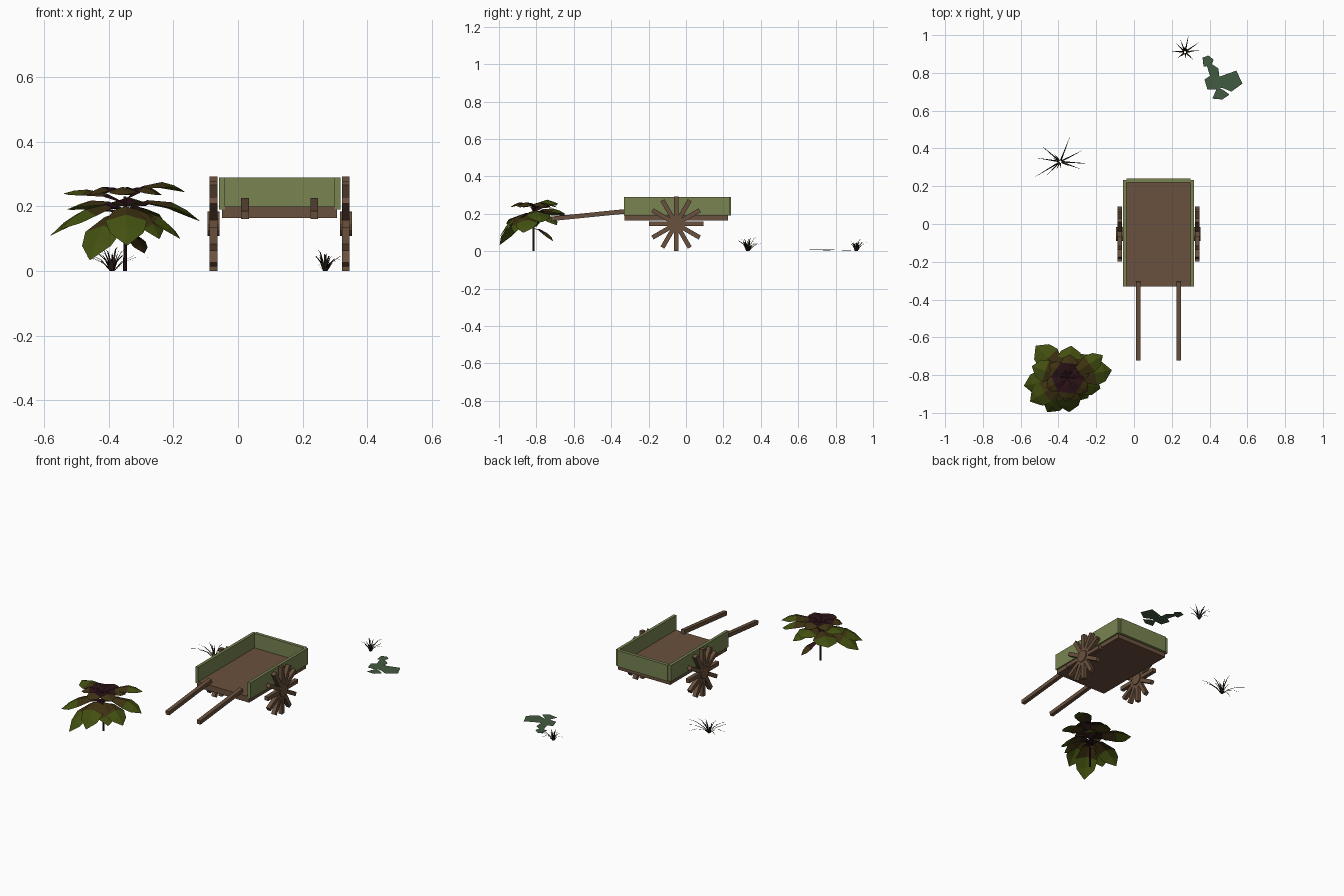
import bpy, bmesh, math, random
from mathutils import Vector, Matrix

if "Cube" in bpy.data.objects:
    bpy.data.objects.remove(bpy.data.objects["Cube"])

random.seed(4)


def mat(name, r, g, b):
    m = bpy.data.materials.new(name)
    lin = [((c / 255 + 0.055) / 1.055) ** 2.4 if c > 10 else c / 255 / 12.92 for c in (r, g, b)]
    m.diffuse_color = (*lin, 1)
    m.use_nodes = True
    m.node_tree.nodes["Principled BSDF"].inputs["Base Color"].default_value = m.diffuse_color
    return m


GREEN = mat("painted green", 120, 131, 81)
WOOD = mat("brown wood", 106, 81, 61)
PAD = mat("ground leaf green", 66, 91, 65)
GRASS = mat("dark dry grass", 38, 30, 20)
OLIVE = mat("olive leaf", 66, 80, 16)
RUST = mat("brown leaf", 62, 50, 18)
MAROON = mat("dark maroon", 40, 17, 21)


def finish(bm, name, *mats):
    me = bpy.data.meshes.new(name)
    bm.to_mesh(me)
    bm.free()
    for m in mats:
        me.materials.append(m)
    ob = bpy.data.objects.new(name, me)
    bpy.context.collection.objects.link(ob)
    return ob


def add_box(bm, x0, x1, y0, y1, z0, z1, xf=Matrix()):
    c = Vector(((x0 + x1) / 2, (y0 + y1) / 2, (z0 + z1) / 2))
    s = Matrix.Diagonal((x1 - x0, y1 - y0, z1 - z0, 1))
    bmesh.ops.create_cube(bm, size=1, matrix=xf @ Matrix.Translation(c) @ s)


def box(name, m, *dims, xf=Matrix()):
    bm = bmesh.new()
    add_box(bm, *dims, xf)
    return finish(bm, name, m)


CX = 0.129  # cart centre line

# Cart bed and boards
box("cart_floor", WOOD, CX - 0.178, CX + 0.178, -0.33, 0.224, 0.164, 0.2)
box("tail_board", GREEN, CX - 0.17, CX + 0.17, 0.22, 0.24, 0.19, 0.29)
for side, label in ((-1, "left"), (1, "right")):
    a, b = sorted((CX + side * 0.17, CX + side * 0.188))
    box(label + "_side_board", GREEN, a, b, -0.332, 0.232, 0.19, 0.29)

    # Sloping pull handle
    xf = Matrix.Translation((CX + side * 0.107, -0.513, 0.194)) @ Matrix.Rotation(0.1, 4, "X")
    box(label + "_handle", WOOD, -0.012, 0.012, -0.209, 0.209, -0.012, 0.012, xf=xf)

    # Rimless wheel: twelve spokes on a hub
    bm = bmesh.new()
    centre = Matrix.Translation((CX + side * 0.205, -0.053, 0.146))
    for i in range(12):
        add_box(bm, -0.012, 0.012, -0.012, 0.012, 0.01, 0.146,
                centre @ Matrix.Rotation(math.radians(30 * i), 4, "X"))
    bmesh.ops.create_cone(bm, cap_ends=True, segments=12, radius1=0.038, radius2=0.038,
                          depth=0.037, matrix=centre @ Matrix.Rotation(math.pi / 2, 4, "Y"))
    finish(bm, label + "_wheel", WOOD)

# Bush: stem plus broad arching leaves
BX, BY = -0.35, -0.815
bm = bmesh.new()
bmesh.ops.create_cone(bm, cap_ends=True, segments=5, radius1=0.006, radius2=0.005, depth=0.23,
                      matrix=Matrix.Translation((BX, BY, 0.115)))
finish(bm, "bush_stem", MAROON)


def add_leaf(bm, az, reach, z_root, z_mid, z_tip, width):
    """Four-segment folded leaf; colour changes along its length."""
    d = Vector((math.cos(math.radians(az)), math.sin(math.radians(az)), 0))
    s = Vector((-d.y, d.x, 0))
    rows = []
    for t, w in ((0.02, 0.1), (0.3, 0.55), (0.62, 1.0), (0.82, 0.8), (1.0, 0.03)):
        z = (1 - t) ** 2 * z_root + 2 * t * (1 - t) * (2 * z_mid - (z_root + z_tip) / 2) + t * t * z_tip
        mid = Vector((BX, BY, z)) + d * reach * t
        hw = width * w / 2
        drop = Vector((0, 0, -0.3 * hw))
        rows.append([bm.verts.new(p) for p in (mid - s * hw + drop, mid, mid + s * hw + drop)])
    for i in range(4):
        for j in range(2):
            f = bm.faces.new((rows[i][j], rows[i + 1][j], rows[i + 1][j + 1], rows[i][j + 1]))
            r = (f.calc_center_median() - Vector((BX, BY, 0))).xy.length
            f.material_index = 0 if r < 0.07 else 1 if r < 0.115 else 2


LEAVES = [  # azimuth, reach, root z, middle z, tip z, width
    (135, 0.24, 0.19, 0.22, 0.19, 0.14), (84, 0.17, 0.2, 0.23, 0.2, 0.13),
    (50, 0.16, 0.18, 0.2, 0.14, 0.11), (33, 0.22, 0.22, 0.275, 0.245, 0.1),
    (10, 0.235, 0.19, 0.22, 0.155, 0.13), (-18, 0.18, 0.17, 0.18, 0.1, 0.12),
    (-45, 0.15, 0.17, 0.19, 0.1, 0.12), (-88, 0.18, 0.18, 0.19, 0.08, 0.13),
    (-121, 0.21, 0.17, 0.16, 0.035, 0.13), (-148, 0.235, 0.19, 0.2, 0.13, 0.13),
    (190, 0.235, 0.18, 0.19, 0.11, 0.13), (162, 0.2, 0.21, 0.25, 0.24, 0.12),
    (60, 0.12, 0.12, 0.11, 0.055, 0.06),
]
bm = bmesh.new()
for leaf in LEAVES:
    add_leaf(bm, *leaf)
for k in range(6):  # short crown leaves
    add_leaf(bm, 25 + 60 * k, 0.125, 0.235, 0.262, 0.235, 0.09)
finish(bm, "bush_leaves", MAROON, RUST, OLIVE)


# Grass tufts of thin bent blades
def tuft(name, cx, cy, wide, height, uprights):
    bm = bmesh.new()
    blades = [(a, r, height * random.uniform(0.5, 0.75), 0.75) for a, r in wide]
    for k in range(uprights):
        blades.append((360 * k / uprights + random.uniform(-15, 15), random.uniform(0.02, 0.055),
                       height * random.uniform(0.65, 1.0), 0.35))
    for az, reach, h, bend in blades:
        d = Vector((math.cos(math.radians(az)), math.sin(math.radians(az)), 0))
        s = Vector((-d.y, d.x, 0))
        rows = []
        for t, w in ((0, 0.004), (0.35, 0.0035), (0.7, 0.002), (1, 0.0003)):
            z = h * ((1 + bend) * t - bend * t * t) * (1.15 if 0 < t < 1 else 1)
            p = Vector((cx, cy, z)) + d * (0.006 + (reach - 0.006) * t ** 1.4)
            rows.append((bm.verts.new(p - s * w), bm.verts.new(p + s * w)))
        for a, b in zip(rows, rows[1:]):
            bm.faces.new((a[0], b[0], b[1], a[1]))
    finish(bm, name, GRASS)


tuft("large_grass_tuft", -0.39, 0.33,
     [(171, 0.125), (140, 0.13), (69, 0.14), (27, 0.13), (-4, 0.15), (-20, 0.115),
      (-149, 0.155), (-135, 0.1)], 0.08, 9)
tuft("small_grass_tuft", 0.27, 0.91,
     [(176, 0.07), (135, 0.065), (110, 0.07), (78, 0.09), (35, 0.09), (8, 0.08),
      (-42, 0.064), (-140, 0.05)], 0.065, 8)

# Flat ground-cover leaves, slightly tilted
PADS = [
    [(.363, .881), (.394, .892), (.421, .87), (.41, .839), (.368, .833)],
    [(.385, .84), (.415, .845), (.447, .823), (.452, .78), (.405, .775)],
    [(.373, .765), (.405, .786), (.452, .78), (.474, .722), (.437, .712), (.389, .712)],
    [(.452, .78), (.542, .812), (.574, .743), (.516, .701), (.463, .722)],
    [(.437, .715), (.468, .713), (.505, .685), (.468, .659), (.415, .664)],
]
bm = bmesh.new()
for k, pts in enumerate(PADS):
    mid = sum(p[0] for p in pts) / len(pts)
    f = bm.faces.new([bm.verts.new((x, y, 0.006 + 0.0004 * k + (x - mid) * 0.04 * (-1) ** k))
                      for x, y in pts])
    f.normal_update()
    if f.normal.z < 0:
        f.normal_flip()
finish(bm, "ground_leaves", PAD)
